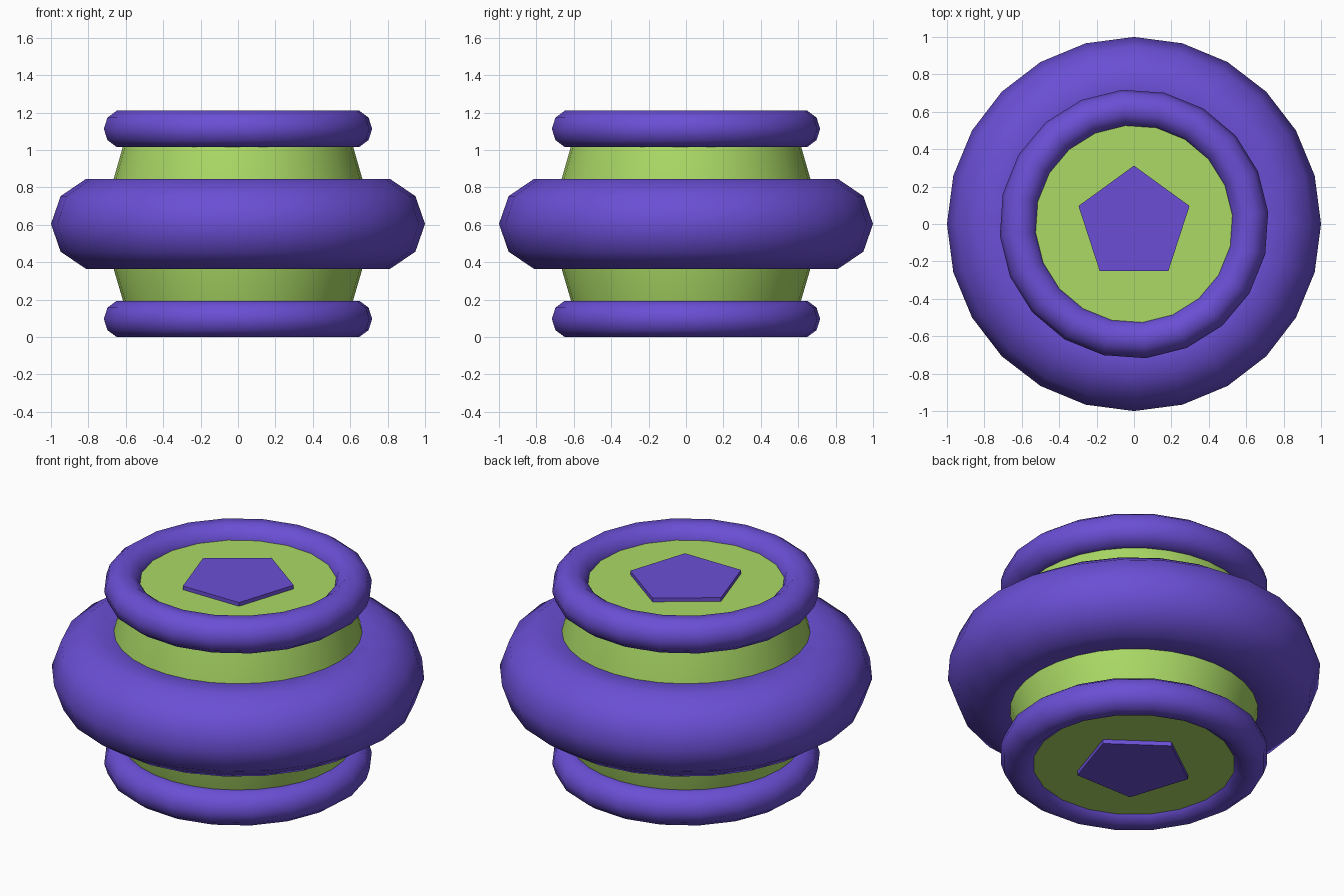
import bpy
import bmesh
import math
from mathutils import Matrix

if "Cube" in bpy.data.objects:
    bpy.data.objects.remove(bpy.data.objects["Cube"])


def material(name, rgb):
    m = bpy.data.materials.new(name)
    m.diffuse_color = (*rgb, 1.0)
    m.use_nodes = True
    m.node_tree.nodes["Principled BSDF"].inputs["Base Color"].default_value = m.diffuse_color
    return m


purple = material("purple", (0.145, 0.078, 0.665))
green = material("light green", (0.405, 0.70, 0.132))


def lathe(name, profile, sides, mat, z=0.0, turn=0.0, closed=False, angle=None):
    """Sweep (radius, height) points around z; closed = ring, open = capped."""
    bm = bmesh.new()
    loops = []
    for r, h in profile:
        loops.append([bm.verts.new((r * math.cos(turn + 2 * math.pi * i / sides),
                                    r * math.sin(turn + 2 * math.pi * i / sides), h + z))
                      for i in range(sides)])
    pairs = list(zip(loops, loops[1:]))
    if closed:
        pairs.append((loops[-1], loops[0]))
    for a, b in pairs:
        for i in range(sides):
            j = (i + 1) % sides
            bm.faces.new((a[i], a[j], b[j], b[i]))
    if not closed:
        bm.faces.new(loops[0][::-1])
        bm.faces.new(loops[-1])
    bmesh.ops.recalc_face_normals(bm, faces=bm.faces[:])
    me = bpy.data.meshes.new(name)
    bm.to_mesh(me)
    bm.free()
    me.materials.append(mat)
    ob = bpy.data.objects.new(name, me)
    bpy.context.collection.objects.link(ob)
    if angle:
        bpy.ops.object.select_all(action='DESELECT')
        ob.select_set(True)
        bpy.context.view_layer.objects.active = ob
        bpy.ops.object.shade_smooth_by_angle(angle=math.radians(angle))
    return ob


def ring(name, major, minor_r, minor_z, sides, z, turn=0.0):
    """Ring with a ten-sided section."""
    section = [(major + minor_r * math.cos(k * math.pi / 5),
                minor_z * math.sin(k * math.pi / 5)) for k in range(10)]
    return lathe(name, section, sides, purple, z, turn, closed=True, angle=60)


# Green barrel body, widest inside the large ring
lathe("barrel_body", [(0.57, 0.035), (0.615, 0.195), (0.665, 0.365), (0.70, 0.605),
                      (0.665, 0.845), (0.615, 1.02), (0.585, 1.138)], 32, green, angle=40)

# Large middle ring and the two rim rings
ring("middle_ring", 0.73, 0.27, 0.2525, 24, 0.605)
for name, z in (("bottom_ring", 0.097), ("top_ring", 1.113)):
    ring(name, 0.62, 0.10, 0.102, 20, z, math.radians(5))

# Raised five-sided plates on both ends
for name, low, high in (("bottom_plate", 0.01, 0.06), ("top_plate", 1.11, 1.16)):
    lathe(name, [(0.312, low), (0.312, high)], 5, purple, turn=math.pi / 2)
